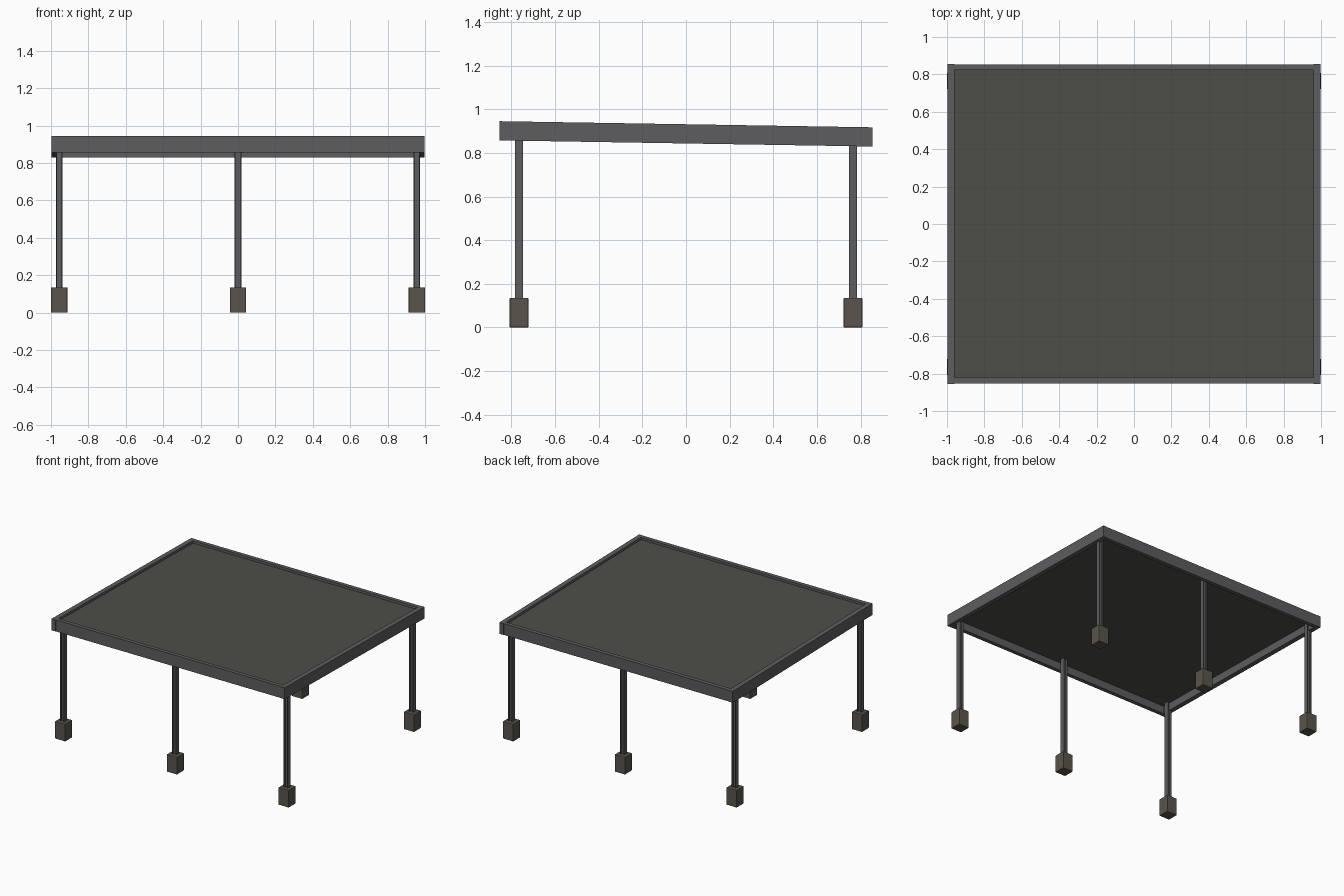
import bpy, math

if "Cube" in bpy.data.objects:
    bpy.data.objects.remove(bpy.data.objects["Cube"])

SLOPE = math.atan(0.028 / 1.71)   # roof falls towards the back


def material(name, rgb):
    m = bpy.data.materials.new(name)
    m.diffuse_color = (*rgb, 1)
    m.use_nodes = True
    m.node_tree.nodes["Principled BSDF"].inputs["Base Color"].default_value = m.diffuse_color
    return m


steel = material("dark_steel", (0.11, 0.11, 0.115))
sheet = material("roof_sheet", (0.075, 0.075, 0.065))
concrete = material("concrete", (0.10, 0.088, 0.07))


def prism(name, outline, z0, z1, mat):
    """Extrude an xy outline between two heights."""
    n = len(outline)
    verts = [(x, y, z) for z in (z0, z1) for x, y in outline]
    faces = [tuple(reversed(range(n))), tuple(range(n, 2 * n))]
    faces += [(i, (i + 1) % n, n + (i + 1) % n, n + i) for i in range(n)]
    me = bpy.data.meshes.new(name)
    me.from_pydata(verts, [], faces)
    me.materials.append(mat)
    ob = bpy.data.objects.new(name, me)
    bpy.context.collection.objects.link(ob)
    return ob


def box(name, x0, x1, y0, y1, z0, z1, mat):
    return prism(name, [(x0, y0), (x1, y0), (x1, y1), (x0, y1)], z0, z1, mat)


def tilt(ob):
    ob.location.z = 0.887
    ob.rotation_euler.x = -SLOPE


# Sloping roof frame and recessed roof sheet
for s, side in ((-1, "left"), (1, "right")):
    x0, x1 = sorted((s * 0.998, s * 0.961))
    tilt(box(side + "_beam", x0, x1, -0.855, 0.855, -0.044, 0.044, steel))
for s, side in ((-1, "front"), (1, "back")):
    y0, y1 = sorted((s * 0.853, s * 0.822))
    tilt(box(side + "_beam", -0.961, 0.961, y0, y1, -0.044, 0.044, steel))
tilt(box("roof_panel", -0.961, 0.961, -0.822, 0.822, 0.015, 0.026, sheet))

# H-section posts on concrete footings
a, f, w = 0.0175, 0.0115, 0.003    # half size, flange inner face, half web
h_profile = [(-a, -a), (-f, -a), (-f, -w), (f, -w), (f, -a), (a, -a),
             (a, a), (f, a), (f, w), (-f, w), (-f, a), (-a, a)]
for y, row in ((-0.765, "front"), (0.765, "back")):
    top = 0.902 - math.tan(SLOPE) * y
    for x, col in ((-0.956, "left"), (0, "middle"), (0.956, "right")):
        prism(f"{row}_{col}_post", h_profile, 0.13, top, steel).location = (x, y, 0)
        foot = box(f"{row}_{col}_footing", -0.044, 0.044, -0.043, 0.043, 0, 0.135, concrete)
        foot.location = (x, y, 0)
        bev = foot.modifiers.new("soft_edges", "BEVEL")
        bev.width, bev.segments = 0.004, 2
